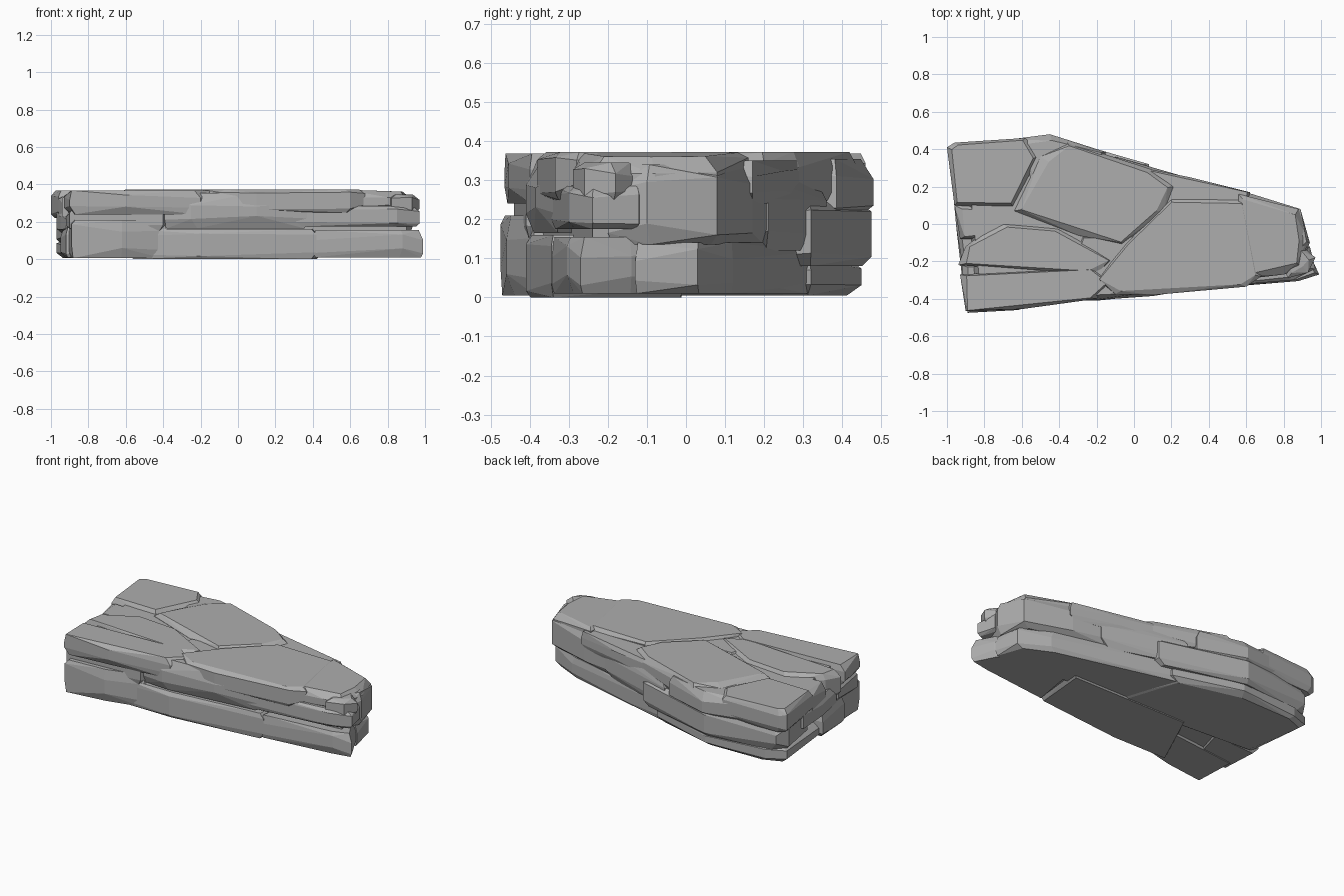
import bpy, bmesh, math, random
from mathutils import Vector

cube = bpy.data.objects.get("Cube")
if cube:
    bpy.data.objects.remove(cube, do_unlink=True)

stone = bpy.data.materials.new("grey stone")
stone.use_nodes = True
grey = (0.42, 0.42, 0.42, 1)
stone.diffuse_color = grey
stone.node_tree.nodes["Principled BSDF"].inputs["Base Color"].default_value = grey


def slab(name, outline, z0, z1, chip=0.04, seed=1, tilt=0.0):
    """Chiselled stone: hull of an outline whose top and bottom rims are chipped inwards."""
    rng = random.Random(seed)
    h = z1 - z0
    cx = sum(p[0] for p in outline) / len(outline)
    cy = sum(p[1] for p in outline) / len(outline)
    bm = bmesh.new()
    for x, y in outline:
        inward = Vector((cx - x, cy - y, 0)).normalized()
        edge = Vector((x, y, 0))
        low, high = rng.uniform(0.1, 0.35), rng.uniform(0.6, 0.9)
        for level, inset in ((0, chip), (low, 0), (high, 0), (1, chip)):
            p = edge + inward * inset * rng.uniform(0.4, 1.5)
            p.z = z0 + h * level + (tilt * (x - cx) if level > 0.5 else 0)
            bm.verts.new(p)
    result = bmesh.ops.convex_hull(bm, input=bm.verts)
    unused = {g for g in result["geom_interior"] + result["geom_unused"]
              if isinstance(g, bmesh.types.BMVert)}
    bmesh.ops.delete(bm, geom=list(unused), context='VERTS')
    bmesh.ops.dissolve_limit(bm, angle_limit=math.radians(4),
                             verts=bm.verts, edges=bm.edges)
    bmesh.ops.recalc_face_normals(bm, faces=bm.faces)
    mesh = bpy.data.meshes.new(name)
    bm.to_mesh(mesh)
    bm.free()
    mesh.materials.append(stone)
    obj = bpy.data.objects.new(name, mesh)
    bpy.context.collection.objects.link(obj)


# Recessed core behind the seams
slab("core", [(-.91, .36), (-.46, .42), (.2, .22), (.84, .04), (.9, -.24),
              (.0, -.34), (-.84, -.41)], .02, .345, .02, 1)

# Lower course
slab("lower_front_left", [(-.89, -.475), (-.62, -.46), (-.38, -.39), (-.4, -.15),
                          (-.91, -.2)], .005, .21, .02, 2)
slab("lower_front_middle", [(-.58, -.4), (-.2, -.41), (.05, -.385), (.42, -.345), (.45, 0),
                            (-.4, 0)], 0, .16, .025, 3)
slab("lower_tail", [(.4, -.345), (.88, -.305), (.99, -.27), (.93, -.14),
                    (.8, .03), (.45, .03)], .01, .155, .02, 4)
slab("lower_back_right", [(-.1, .33), (.25, .24), (.72, .12), (.9, .03), (.93, -.13),
                          (.3, -.1), (-.2, 0)], .01, .14, .03, 5)
slab("lower_back_left", [(-.97, .37), (-.85, .42), (-.45, .45), (-.02, .32), (.1, -.1),
                         (-.92, -.05)], .005, .1, .04, 6)
slab("lower_left_end", [(-.95, -.02), (-.92, -.28), (-.7, -.3), (-.6, 0)], .01, .17, .03, 7)

# Middle course
slab("middle_back_left", [(-.97, .35), (-.93, .42), (-.46, .475), (.08, .32), (.1, .1),
                          (-.94, .12)], .08, .245, .05, 8)
slab("middle_back", [(-.1, .36), (.2, .27), (.42, .21), (.4, 0), (-.2, .1)],
     .12, .3, .05, 9)
slab("middle_front", [(-.42, -.39), (-.25, -.41), (.1, -.385), (.4, -.335), (.3, -.05),
                      (-.3, -.05)], .165, .355, .04, 10)
slab("middle_tail_back", [(.3, .23), (.6, .17), (.89, .08), (.94, -.1), (.9, -.2),
                          (.4, -.2)], .135, .34, .04, 11)
slab("middle_tail_front", [(.31, -.345), (.85, -.3), (.97, -.24), (.94, -.12),
                           (.4, -.1)], .175, .285, .03, 12)
slab("middle_left_end", [(-.97, .2), (-.95, -.02), (-.92, -.2), (-.6, -.2), (-.6, .2)],
     .14, .27, .04, 13)
slab("middle_front_left", [(-.9, -.44), (-.4, -.41), (-.3, -.2), (-.92, -.22)],
     .15, .27, .03, 14)

# Top course of long split sheets
slab("top_front_left", [(-.9, -.465), (-.6, -.455), (-.2, -.4), (-.12, -.31), (-.2, -.23),
                        (-.93, -.27)], .24, .368, .025, 15)
slab("top_left_wedge", [(-.94, -.22), (-.9, -.12), (-.72, .02), (-.4, -.02), (-.1, -.2),
                        (-.2, -.27)], .2, .366, .04, 16)
slab("top_left_step", [(-.96, .1), (-.93, -.08), (-.65, -.08), (-.5, .08)],
     .2, .345, .04, 17)
slab("top_back_left", [(-1, .41), (-.96, .435), (-.58, .46), (-.5, .36), (-.64, .08),
                       (-.96, .1)], .22, .368, .03, 18)
slab("top_back_corner", [(-.68, .45), (-.45, .48), (-.15, .385), (-.2, .2), (-.55, .2)],
     .21, .355, .05, 19)
slab("top_centre", [(-.64, .07), (-.5, .36), (-.36, .44), (.1, .29), (.22, .2), (.16, .06),
                    (-.06, -.12), (-.3, -.06)], .24, .373, .035, 20)
slab("top_back_ledge", [(.05, .3), (.3, .25), (.62, .17), (.6, .05), (.1, .1)],
     .24, .35, .03, 21)
slab("top_right", [(-.2, -.3), (-.05, -.1), (.2, .13), (.6, .13), (.68, -.28), (.6, -.335),
                   (.1, -.38), (-.1, -.375)], .25, .372, .03, 22)
slab("top_tail", [(.56, .16), (.88, .08), (.93, -.08), (.9, -.24), (.8, -.27), (.55, -.3)],
     .25, .365, .04, 23, -.03)
slab("tail_chip", [(.8, -.2), (.82, -.29), (.93, -.26), (.97, -.18), (.9, -.12)],
     .24, .345, .03, 24)
